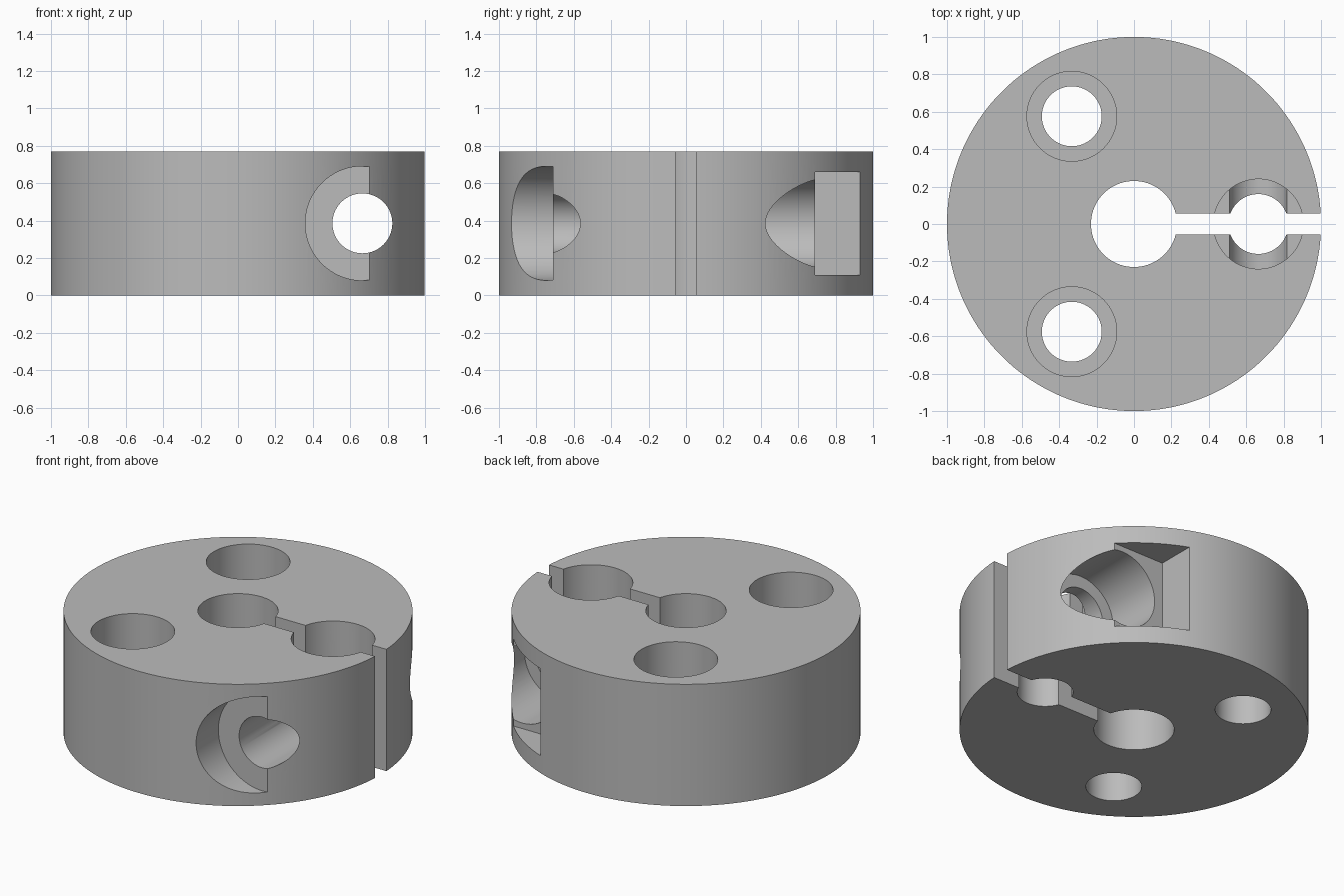
import bpy
import math
from mathutils import Vector

default_cube = bpy.data.objects.get("Cube")
if default_cube:
    bpy.data.objects.remove(default_cube, do_unlink=True)

HEIGHT = 0.77
MID = HEIGHT / 2
BOLT = 0.665      # distance of every bolt axis from the centre
HOLE = 0.16       # bolt shank radius
BORE = 0.24       # bolt head radius

grey = bpy.data.materials.new("plain grey")
grey.use_nodes = True
colour = (0.5, 0.5, 0.5, 1)
grey.diffuse_color = colour
grey.node_tree.nodes["Principled BSDF"].inputs["Base Color"].default_value = colour


def cylinder(name, radius, start, end, sides=96):
    """Cylinder between two points."""
    a, b = Vector(start), Vector(end)
    axis = b - a
    bpy.ops.mesh.primitive_cylinder_add(
        vertices=sides, radius=radius, depth=axis.length, location=(a + b) / 2,
        rotation=axis.to_track_quat('Z', 'Y').to_euler())
    obj = bpy.context.object
    obj.name = name
    return obj


def box(name, low, high):
    """Box between two corners."""
    a, b = Vector(low), Vector(high)
    bpy.ops.mesh.primitive_cube_add(size=1, location=(a + b) / 2)
    obj = bpy.context.object
    obj.name = name
    obj.scale = b - a
    return obj


# Solid disc
collar = cylinder("clamp_collar", 1, (0, 0, 0), (0, 0, HEIGHT), 180)
collar.data.materials.append(grey)

# Shaft bore and clamping slot
cutters = [
    cylinder("shaft_bore", 0.23, (0, 0, -0.1), (0, 0, 1)),
    box("clamp_slot", (0, -0.057, -0.1), (1.2, 0.057, 1)),
]

# Three counterbored mounting holes
for i in range(3):
    angle = math.radians(120 * i)
    x, y = BOLT * math.cos(angle), BOLT * math.sin(angle)
    cutters.append(cylinder("mounting_hole", HOLE, (x, y, -0.1), (x, y, 1)))
    cutters.append(cylinder("mounting_counterbore", BORE, (x, y, 0.34), (x, y, 1)))

# Clamping screw: shank hole, head recess in front, nut bore and pocket behind
cutters += [
    cylinder("screw_hole", HOLE, (BOLT, -1.2, MID), (BOLT, 1.2, MID)),
    cylinder("screw_head_recess", 0.305, (BOLT, -1.2, MID), (BOLT, -0.71, MID)),
    cylinder("nut_bore", BORE, (BOLT, 0.32, MID), (BOLT, 1.2, MID)),
    box("nut_pocket", (0.367, 0.69, 0.11), (1.2, 1.2, 0.66)),
]

# Cut everything out of the disc, then discard the cutters
for cutter in cutters:
    cutter.hide_render = True
    cut = collar.modifiers.new(cutter.name, 'BOOLEAN')
    cut.operation = 'DIFFERENCE'
    cut.solver = 'EXACT'
    cut.object = cutter

bpy.context.view_layer.update()
bpy.ops.object.select_all(action='DESELECT')
collar.select_set(True)
bpy.context.view_layer.objects.active = collar
for cutter in cutters:
    bpy.ops.object.modifier_apply(modifier=cutter.name)
for cutter in cutters:
    bpy.data.objects.remove(cutter, do_unlink=True)

bpy.ops.object.shade_smooth_by_angle(angle=math.radians(30))
